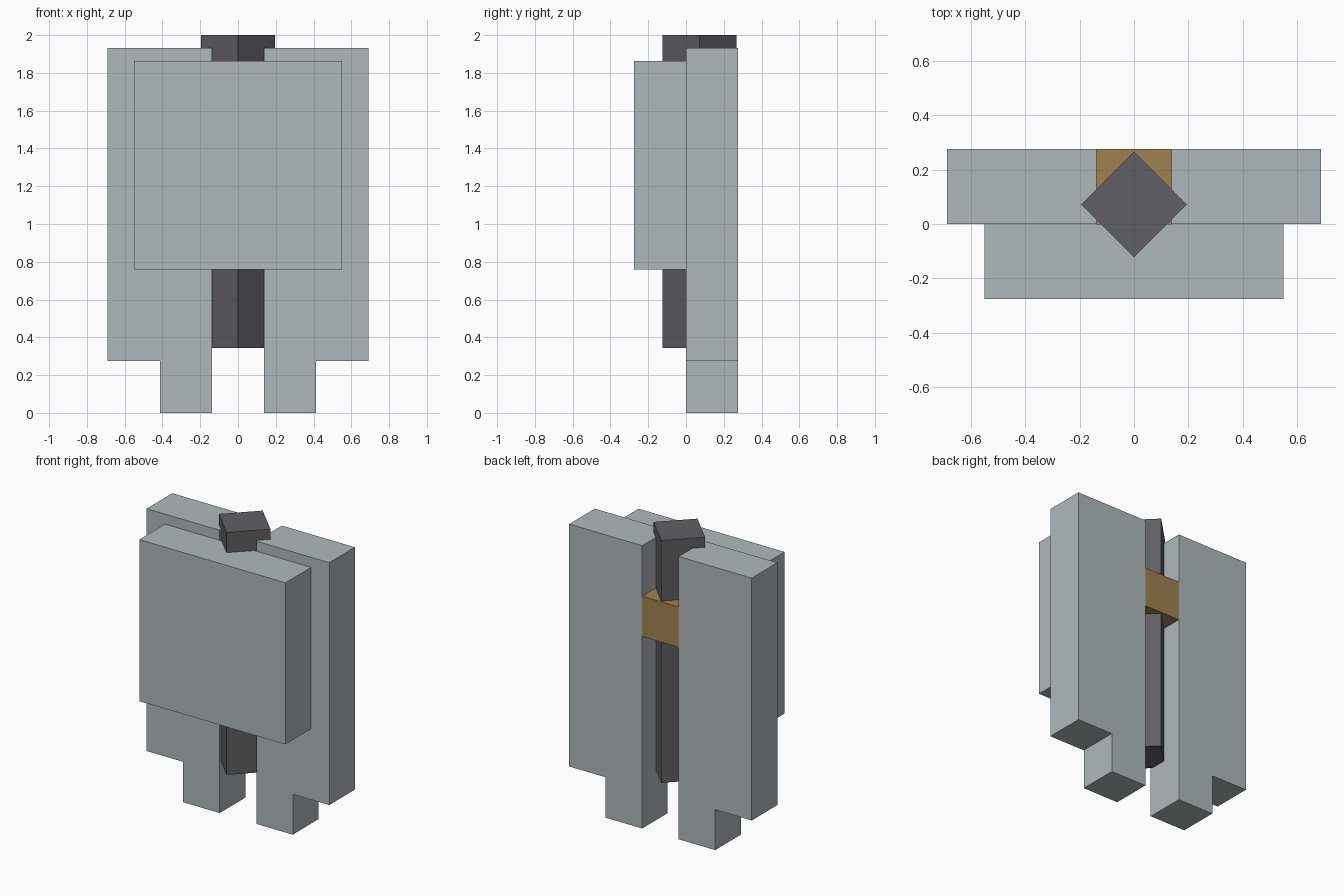
import bpy
import bmesh
from math import radians
from mathutils import Matrix, Vector

default_cube = bpy.data.objects.get("Cube")
if default_cube:
    bpy.data.objects.remove(default_cube, do_unlink=True)

U = 2 / 7.25  # base module shared by all parts


def make_material(name, colour):
    mat = bpy.data.materials.new(name)
    mat.use_nodes = True
    mat.diffuse_color = (*colour, 1)
    mat.node_tree.nodes["Principled BSDF"].inputs["Base Color"].default_value = (*colour, 1)
    return mat


def add_object(name, bm, mat):
    bmesh.ops.recalc_face_normals(bm, faces=bm.faces[:])
    mesh = bpy.data.meshes.new(name)
    bm.to_mesh(mesh)
    bm.free()
    mesh.materials.append(mat)
    obj = bpy.data.objects.new(name, mesh)
    bpy.context.collection.objects.link(obj)
    return obj


def add_box(name, low, high, mat, turn=0):
    low, high = Vector(low) * U, Vector(high) * U
    bm = bmesh.new()
    bmesh.ops.create_cube(bm, size=1)
    bmesh.ops.scale(bm, vec=high - low, verts=bm.verts)
    bmesh.ops.rotate(bm, matrix=Matrix.Rotation(radians(turn), 3, "Z"), verts=bm.verts)
    bmesh.ops.translate(bm, vec=(low + high) / 2, verts=bm.verts)
    return add_object(name, bm, mat)


def add_side_column(name, side, mat):
    # Stepped outline: tall slab with a narrower foot on its inner edge
    outline = [(0.5, 0), (1.5, 0), (1.5, 1), (2.5, 1), (2.5, 7), (0.5, 7)]
    bm = bmesh.new()
    face = bm.faces.new([bm.verts.new((side * x * U, 0, z * U)) for x, z in outline])
    result = bmesh.ops.extrude_face_region(bm, geom=[face], use_keep_orig=True)
    moved = [v for v in result["geom"] if isinstance(v, bmesh.types.BMVert)]
    bmesh.ops.translate(bm, vec=(0, U, 0), verts=moved)
    return add_object(name, bm, mat)


grey = make_material("pale blue grey", (0.43, 0.485, 0.503))
dark = make_material("dark charcoal", (0.117, 0.112, 0.127))
brown = make_material("ochre brown", (0.347, 0.223, 0.078))

# Two mirrored columns with feet
add_side_column("left_column", 1, grey)
add_side_column("right_column", -1, grey)

# Broad slab across the front
add_box("front_panel", (-2, -1, 2.75), (2, 0, 6.75), grey)

# Square post turned to stand corner forward
add_box("centre_post", (-0.5, -0.24, 1.25), (0.5, 0.76, 7.25), dark, turn=45)

# Short block joining the columns
add_box("bridge_block", (-0.5, 0, 4.75), (0.5, 1, 5.75), brown)
